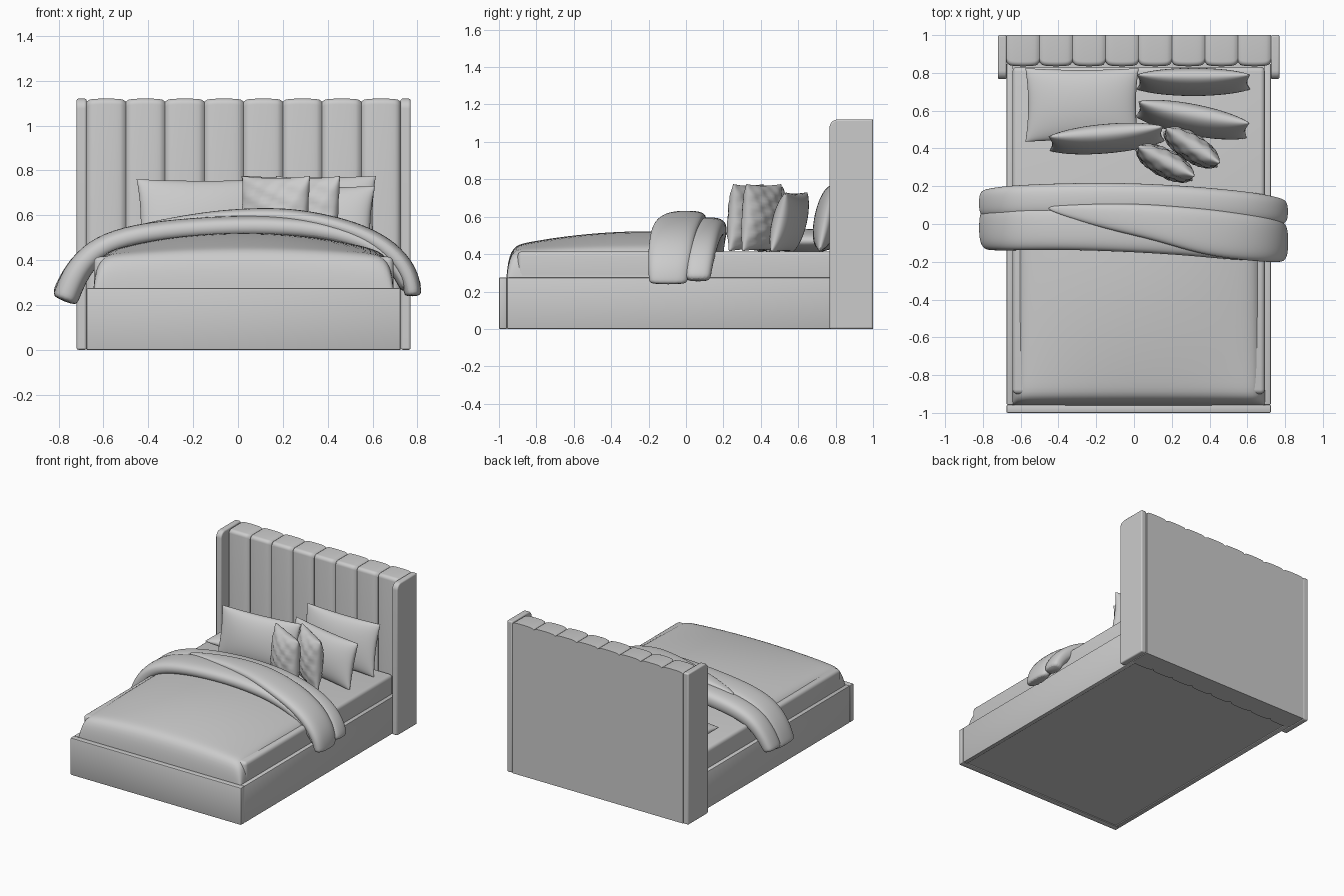
import bpy, bmesh, math
from mathutils import Vector, Euler

if "Cube" in bpy.data.objects:
    bpy.data.objects.remove(bpy.data.objects["Cube"])

CX = 0.025  # centre line of the bed itself


def make_obj(name, bm):
    bmesh.ops.recalc_face_normals(bm, faces=bm.faces)
    me = bpy.data.meshes.new(name)
    bm.to_mesh(me)
    bm.free()
    ob = bpy.data.objects.new(name, me)
    bpy.context.collection.objects.link(ob)
    return ob


def box(name, lo, hi, bevel=0.006, seg=2):
    bm = bmesh.new()
    bmesh.ops.create_cube(bm, size=1)
    for v in bm.verts:
        v.co = Vector([(a + b) / 2 + c * (b - a) for a, b, c in zip(lo, hi, v.co)])
    bmesh.ops.bevel(bm, geom=bm.edges[:], offset=bevel, segments=seg, profile=0.5, affect='EDGES')
    return make_obj(name, bm)


def skin(bm, rings, closed=True, caps=True):
    vr = [[bm.verts.new(p) for p in r] for r in rings]
    n = len(vr[0])
    for a, b in zip(vr, vr[1:]):
        for i in range(n if closed else n - 1):
            j = (i + 1) % n
            bm.faces.new((a[i], a[j], b[j], b[i]))
    if caps:
        bm.faces.new(vr[0])
        bm.faces.new(vr[-1])


# Bed base: rails, foot panel and slightly recessed underside
box("left_rail", (-0.675, -0.957, 0), (-0.64, 0.85, 0.275))
box("right_rail", (0.69, -0.957, 0), (0.725, 0.85, 0.275))
box("foot_panel", (-0.675, -1.0, 0), (0.725, -0.957, 0.275))
box("base_panel", (-0.645, -0.96, 0.008), (0.695, 0.9, 0.21), 0.002, 1)
box("mattress", (-0.643, -0.9, 0.2), (0.693, 0.832, 0.415), 0.025, 4)

# Headboard: one side profile swept across eight padded channels
bm = bmesh.new()
rings = []
N, M = 8, 14
for k in range(N * M + 1):
    u = 2 * (k % M) / M - 1
    d = 0.018 * (1 - math.sqrt(max(0, 1 - abs(u) ** 5)))
    d += 0.004 * u * u
    x = -0.675 + 1.4 * k / (N * M)
    y0, zt, r = 0.835 + d, 1.12 - d * 0.6, 0.025
    ring = [(1.0, 0), (y0, 0)]
    for i in range(6):
        a = math.pi / 2 * i / 5
        ring.append((y0 + r - r * math.cos(a), zt - r + r * math.sin(a)))
    ring.append((1.0, zt))
    rings.append([(x, y, z) for y, z in ring])
skin(bm, rings)
make_obj("channelled_headboard", bm)

# Headboard wings with a rounded upper front corner
prof = [(1.0, 0), (0.767, 0)]
for i in range(9):
    a = math.pi / 2 * i / 8
    prof.append((0.767 + 0.045 * (1 - math.cos(a)), 1.12 - 0.045 * (1 - math.sin(a))))
prof.append((1.0, 1.12))
for side, x0 in (("left", -0.72), ("right", 0.725)):
    bm = bmesh.new()
    skin(bm, [[(x, y, z) for y, z in prof] for x in (x0, x0 + 0.045)])
    ob = make_obj(side + "_wing", bm)
    bv = ob.modifiers.new("Bevel", 'BEVEL')
    bv.width, bv.segments, bv.limit_method = 0.009, 3, 'ANGLE'

# Duvet: domed cover with softly rounded borders
bm = bmesh.new()
rows = []
n = 48
warp = lambda i: math.sin(math.pi / 2 * math.sin(math.pi / 2 * (2 * i / n - 1)))
for j in range(n + 1):
    t = warp(j)
    y = -0.425 + 0.537 * t
    k = max(0, (-0.2 - y) / 0.75)
    f = 0.25 + 0.75 * (1 - k * k)
    row = []
    for i in range(n + 1):
        s = warp(i)
        r = math.sqrt(max(0, (1 - abs(s) ** 30) * (1 - abs(t) ** 24)))
        top = 0.415 + 0.107 * f * (1 - s * s) ** 0.85 if abs(s) < 1 else 0.415
        row.append((CX + 0.672 * s, y, 0.2 + (top - 0.2) * r))
    rows.append(row)
skin(bm, rows, closed=False, caps=False)
make_obj("duvet", bm)


def drape(name, stations):
    """Soft flattened roll; each station is x, y, z, half width, half thickness."""
    bm = bmesh.new()
    rings = []
    for i, (x, y, z, hw, ht) in enumerate(stations):
        a, b = stations[max(i - 1, 0)], stations[min(i + 1, len(stations) - 1)]
        t = Vector((b[0] - a[0], 0, b[2] - a[2])).normalized()
        nrm = Vector((-t.z, 0, t.x))
        ring = []
        for q in range(16):
            ang = 2 * math.pi * q / 16
            c, s = math.cos(ang), math.sin(ang)
            c = math.copysign(abs(c) ** 0.75, c)
            s = math.copysign(abs(s) ** 0.75, s)
            ring.append(Vector((x, y + hw * c, z)) + nrm * ht * s)
        rings.append(ring)
    skin(bm, rings)
    ob = make_obj(name, bm)
    sub = ob.modifiers.new("Subsurf", 'SUBSURF')
    sub.levels = sub.render_levels = 2


# Folded throw: lower band, diagonal top fold and rear roll
drape("throw_lower_band", [
    (-0.775, -0.02, 0.215, .115, .055), (-0.765, -0.02, 0.24, .12, .06), (-0.73, -0.02, 0.33, .122, .06),
    (-0.66, -0.02, 0.425, .122, .055), (-0.55, -0.02, 0.488, .12, .052), (-0.35, -0.02, 0.53, .118, .05),
    (0, -0.03, 0.553, .12, .05), (0.3, -0.05, 0.545, .12, .05), (0.5, -0.07, 0.505, .12, .045),
    (0.64, -0.085, 0.44, .11, .04), (0.73, -0.09, 0.34, .1, .035), (0.755, -0.09, 0.26, .09, .03)])
drape("throw_top_fold", [
    (-0.46, 0.085, 0.545, .01, .01), (-0.3, 0.06, 0.565, .045, .025), (-0.1, 0.035, 0.59, .075, .033),
    (0.1, 0.01, 0.598, .095, .037), (0.25, -0.02, 0.593, .112, .037), (0.4, -0.045, 0.566, .125, .038),
    (0.55, -0.065, 0.52, .125, .042), (0.68, -0.08, 0.445, .122, .046), (0.76, -0.09, 0.345, .115, .046),
    (0.78, -0.095, 0.26, .105, .04), (0.78, -0.095, 0.238, .1, .036)])
drape("throw_rear_roll", [
    (-0.79, 0.11, 0.235, .07, .04), (-0.78, 0.11, 0.26, .075, .045), (-0.73, 0.115, 0.35, .08, .05),
    (-0.65, 0.12, 0.435, .085, .055), (-0.5, 0.125, 0.49, .088, .058), (-0.25, 0.13, 0.525, .09, .06),
    (0, 0.13, 0.54, .088, .06), (0.25, 0.12, 0.535, .085, .06), (0.45, 0.105, 0.505, .083, .058),
    (0.62, 0.09, 0.45, .08, .055), (0.73, 0.075, 0.37, .075, .05), (0.775, 0.065, 0.29, .07, .045),
    (0.78, 0.065, 0.255, .065, .04)])


def pillow(name, loc, w, h, t, yaw=0, lean=0, crease=0.0):
    """Upright pillow with pinched corners, leaned back and turned."""
    bm = bmesh.new()
    n = 28
    for side in (1, -1):
        rows = []
        for j in range(n + 1):
            v = math.sin(math.pi / 2 * (2 * j / n - 1))
            row = []
            for i in range(n + 1):
                u = math.sin(math.pi / 2 * (2 * i / n - 1))
                e = max(0, (1 - u * u) * (1 - v * v))
                puff = e ** 0.45
                puff += crease * math.sin(9 * u + 4 * v) * math.sin(11 * v - 3 * u) * e ** 0.3
                row.append((w / 2 * u * (1 - 0.05 * (1 - v * v)), side * t / 2 * puff,
                            h / 2 * v * (1 - 0.05 * (1 - u * u))))
            rows.append(row)
        skin(bm, rows, closed=False, caps=False)
    bmesh.ops.remove_doubles(bm, verts=bm.verts, dist=1e-5)
    ob = make_obj(name, bm)
    ob.location = loc
    ob.rotation_euler = Euler((math.radians(-lean), 0, math.radians(yaw)))


# Pillows and the two small cushions
pillow("flat_pillow", (-0.275, 0.63, 0.47), 0.60, 0.39, 0.13, 0, 90)
pillow("left_front_pillow", (-0.145, 0.452, 0.585), 0.61, 0.36, 0.14, 5, 12)
pillow("right_front_pillow", (0.31, 0.552, 0.57), 0.60, 0.33, 0.15, -11, 14)
pillow("right_back_pillow", (0.315, 0.752, 0.595), 0.60, 0.37, 0.13, 0, 12)
pillow("cushion_front", (0.165, 0.322, 0.595), 0.34, 0.36, 0.14, -28, 4, 0.1)
pillow("cushion_rear", (0.305, 0.405, 0.595), 0.34, 0.36, 0.14, -33, 4, 0.1)

# Smooth shading with sharp creases
bpy.ops.object.select_all(action='SELECT')
bpy.context.view_layer.objects.active = bpy.data.objects["duvet"]
bpy.ops.object.shade_smooth_by_angle(angle=math.radians(40))
